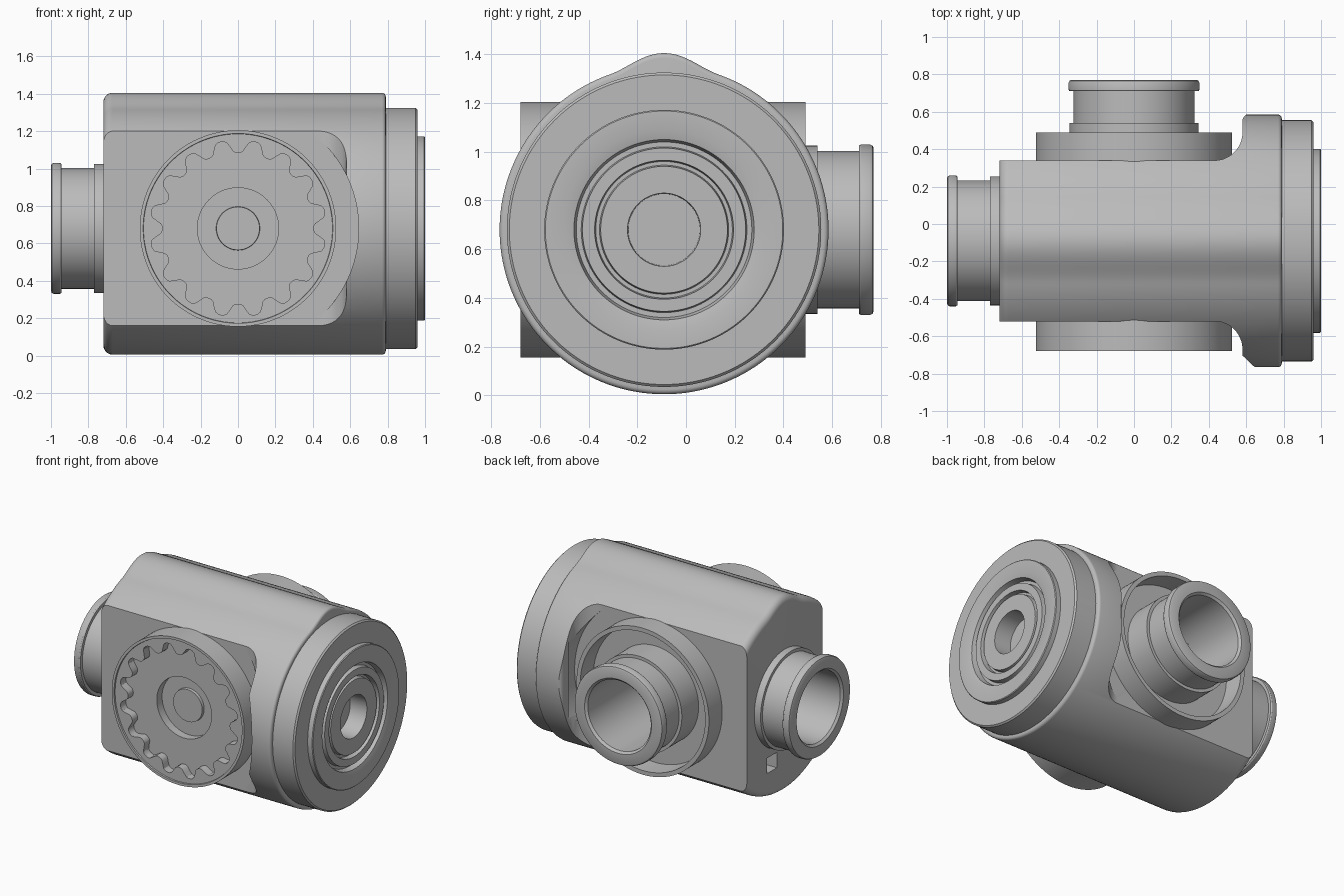
import bpy, bmesh, math

if "Cube" in bpy.data.objects:
    bpy.data.objects.remove(bpy.data.objects["Cube"])

CY, CZ = -0.09, 0.68          # axis of the main barrel
SEG = 192

grey = bpy.data.materials.new("plain_grey")
grey.diffuse_color = (0.5, 0.5, 0.5, 1)
grey.use_nodes = True
grey.node_tree.nodes["Principled BSDF"].inputs["Base Color"].default_value = grey.diffuse_color


def finish(bm, name):
    bmesh.ops.remove_doubles(bm, verts=bm.verts, dist=1e-5)
    bmesh.ops.recalc_face_normals(bm, faces=bm.faces)
    me = bpy.data.meshes.new(name)
    bm.to_mesh(me)
    bm.free()
    me.materials.append(grey)
    ob = bpy.data.objects.new(name, me)
    bpy.context.collection.objects.link(ob)
    return ob


def place(axis, t, r, a):
    """Point at distance t along the axis, radius r, angle a."""
    if axis == "X":
        return (t, CY + r * math.sin(a), CZ + r * math.cos(a))
    return (r * math.sin(a), t, CZ + r * math.cos(a))


def lathe(name, axis, profile, closed=False):
    """Revolve (t, r) points; r may be a function of the angle."""
    bm = bmesh.new()
    rings = []
    for t, r in profile:
        ring = []
        for i in range(SEG):
            a = 2 * math.pi * i / SEG
            ring.append(bm.verts.new(place(axis, t, r(a) if callable(r) else r, a)))
        rings.append(ring)
    pairs = list(zip(rings, rings[1:]))
    if closed:
        pairs.append((rings[-1], rings[0]))
    for p, q in pairs:
        for i in range(SEG):
            j = (i + 1) % SEG
            bm.faces.new((p[i], p[j], q[j], q[i]))
    return finish(bm, name)


def prism(name, pts, z0, z1):
    bm = bmesh.new()
    f = bm.faces.new([bm.verts.new((x, y, z0)) for x, y in pts])
    g = bmesh.ops.extrude_face_region(bm, geom=[f])["geom"]
    bmesh.ops.translate(bm, vec=(0, 0, z1 - z0),
                        verts=[v for v in g if isinstance(v, bmesh.types.BMVert)])
    return finish(bm, name)


def cut(ob, cutter):
    m = ob.modifiers.new("cut", "BOOLEAN")
    m.operation, m.solver, m.object = "DIFFERENCE", "EXACT", cutter
    bpy.context.view_layer.objects.active = ob
    bpy.ops.object.modifier_apply(modifier=m.name)
    bpy.data.objects.remove(cutter)


def arc(cx, cy, r, a0, a1, n=12):
    return [(cx + r * math.cos(math.radians(a0 + (a1 - a0) * i / n)),
             cy + r * math.sin(math.radians(a0 + (a1 - a0) * i / n))) for i in range(n + 1)]


# Main barrel: round with a soft ridge along the top and rounded ends
def hull(inset):
    def radius(a):
        d = min(a, 2 * math.pi - a)
        bump = 0.05 * math.cos(d / 0.34 * math.pi / 2) ** 2 if d < 0.34 else 0
        return 0.675 + bump - inset
    return radius


rows = [(-0.72, 0)]
for i in range(7):
    a = math.pi / 2 * i / 6
    rows.append((-0.72 + 0.05 * (1 - math.cos(a)), hull(0.05 * (1 - math.sin(a)))))
for i in range(5):
    a = math.pi / 2 * i / 4
    rows.append((0.77 + 0.02 * math.sin(a), hull(0.02 * (1 - math.cos(a)))))
rows.append((0.79, 0))
body = lathe("main_body", "X", rows)

# Flat side pockets with a filleted wall towards the collar
for s in (1, -1):
    off = [(-0.9, 0.43)] + arc(0.43, 0.58, 0.15, -90, 0) + arc(0.62, 0.64, 0.04, 180, 100, 6)
    off += [(0.62, 0.9), (-0.9, 0.9)]
    cut(body, prism("pocket_cutter", [(x, CY + s * y) for x, y in off], -0.3, 1.8))

# Round clearance at the collar, open at the front, a crescent slot at the back
for y0, y1 in ((-0.9, -0.52), (0.34, 0.50)):
    cut(body, lathe("clearance_cutter", "Y", [(y0, 0), (y0, 0.645), (y1, 0.645), (y1, 0)]))

# Bores and the small square hole in the end face
cut(body, lathe("end_bore_cutter", "X", [(-0.8, 0), (-0.8, 0.25), (-0.35, 0.25), (-0.35, 0)]))
cut(body, lathe("back_bore_cutter", "Y", [(0.45, 0), (0.45, 0.25), (0.05, 0.25), (0.05, 0)]))
cut(body, prism("square_cutter", [(-0.8, 0.0), (-0.6, 0.0), (-0.6, 0.11), (-0.8, 0.11)], 0.21, 0.32))

# End cap with ringed bearing face
lathe("end_cap", "X", [
    (0.77, 0), (0.77, 0.645), (0.95, 0.645), (0.96, 0.635), (0.96, 0.492), (0.995, 0.492),
    (1.0, 0.487), (1.0, 0.41), (0.99, 0.37), (0.95, 0.36), (0.95, 0.34), (0.985, 0.335),
    (0.985, 0.285), (0.95, 0.28), (0.95, 0.265), (0.98, 0.26), (0.98, 0.15),
    (0.85, 0.147), (0.85, 0)])


# Hollow necks with a rounded lip, one at the end and one at the back
def neck(name, axis, base, seat, collar, lip, end):
    d = 1 if end > base else -1
    e = 0.015
    lathe(name, axis, [
        (base, 0.25), (base, 0.345), (seat, 0.345), (collar, 0.345), (collar, 0.323),
        (lip, 0.323), (lip, 0.345), (lip + d * e * 0.5, 0.35), (end - d * e, 0.35),
        (end - d * e * 0.3, 0.345), (end, 0.335), (end, 0.265), (end - d * e, 0.25)], closed=True)


neck("end_neck", "X", -0.70, -0.72, -0.77, -0.945, -1.0)
neck("back_neck", "Y", 0.32, 0.34, 0.54, 0.71, 0.77)

# Back cup around the neck
lathe("back_cup", "Y", [(0.32, 0.525), (0.49, 0.525), (0.49, 0.495), (0.35, 0.49),
                        (0.35, 0.30), (0.32, 0.30)], closed=True)


# Front disc with a toothed recess and a stepped centre
def wave(a):
    return 0.437 - 0.034 * math.tanh(1.6 * math.cos(16 * a)) / math.tanh(1.6)


lathe("front_toothed_disc", "Y", [
    (-0.50, 0), (-0.50, 0.525), (-0.68, 0.525), (-0.68, 0.507), (-0.67, 0.505), (-0.67, wave),
    (-0.61, wave), (-0.61, 0.217), (-0.55, 0.217), (-0.55, 0.117), (-0.57, 0.115), (-0.57, 0)])

# Smooth round surfaces, keep edges crisp
for ob in list(bpy.context.scene.objects):
    bpy.ops.object.select_all(action="DESELECT")
    ob.select_set(True)
    bpy.context.view_layer.objects.active = ob
    bpy.ops.object.shade_smooth_by_angle(angle=math.radians(30))
